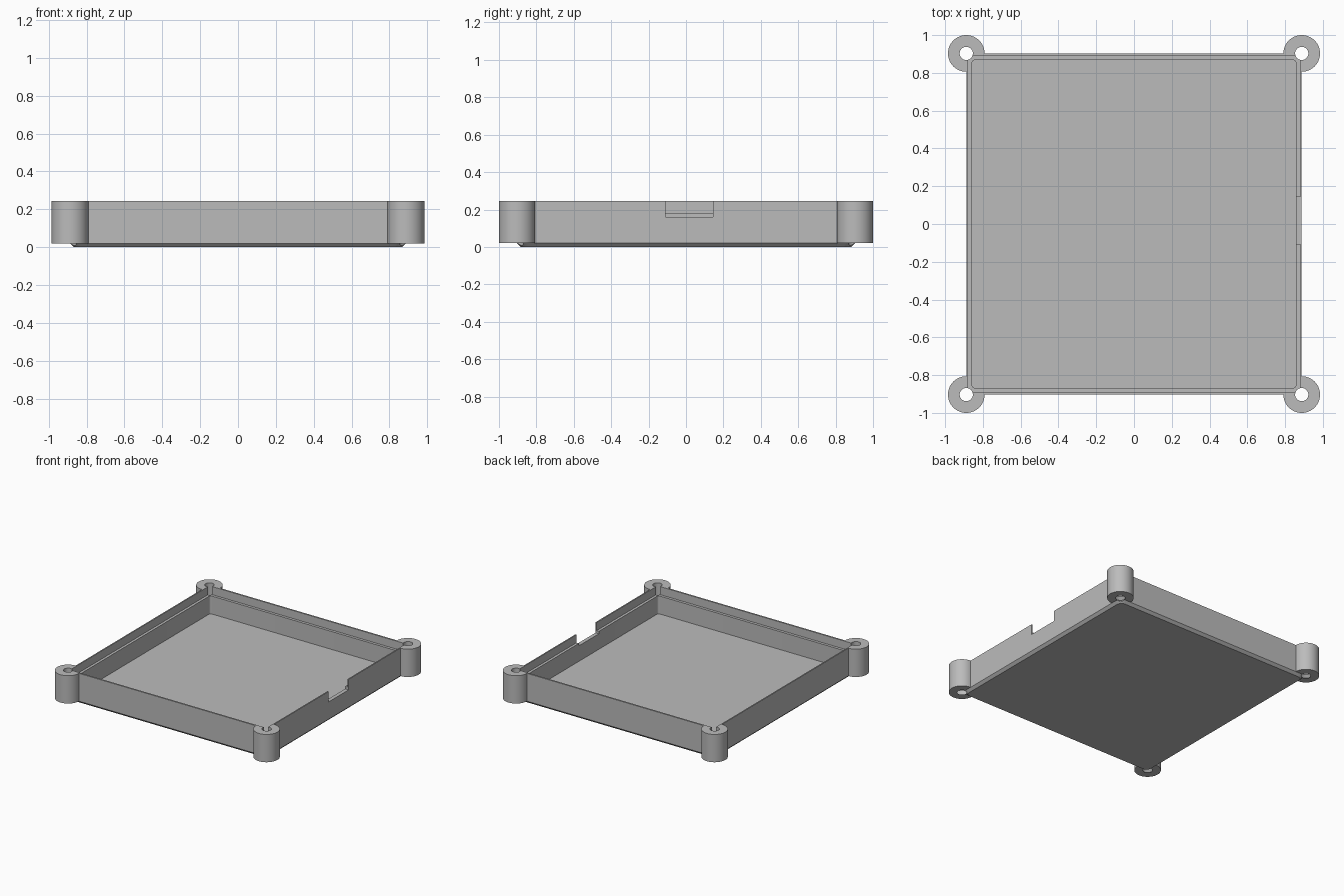
import bpy, bmesh, math
from mathutils import Matrix

cube = bpy.data.objects.get("Cube")
if cube:
    bpy.data.objects.remove(cube, do_unlink=True)

HX, HY = 0.888, 0.903        # half sizes of the wall, also the post centres
TOP, BASE = 0.245, 0.02

grey = bpy.data.materials.new("plain grey")
grey.use_nodes = True
colour = (0.5, 0.5, 0.5, 1)
grey.diffuse_color = colour
grey.node_tree.nodes["Principled BSDF"].inputs["Base Color"].default_value = colour


def finish(name, bm):
    bmesh.ops.recalc_face_normals(bm, faces=bm.faces)
    mesh = bpy.data.meshes.new(name)
    bm.to_mesh(mesh)
    bm.free()
    mesh.materials.append(grey)
    ob = bpy.data.objects.new(name, mesh)
    bpy.context.collection.objects.link(ob)
    return ob


def ring(bm, hx, hy, r, z, steps=6):
    """Rounded rectangle of vertices."""
    verts = []
    for i, (sx, sy) in enumerate(((1, 1), (-1, 1), (-1, -1), (1, -1))):
        for k in range(steps + 1):
            a = math.pi / 2 * (i + k / steps)
            verts.append(bm.verts.new((sx * (hx - r) + r * math.cos(a),
                                       sy * (hy - r) + r * math.sin(a), z)))
    return verts


def loft(name, sections):
    """Closed solid through stacked rounded rectangles."""
    bm = bmesh.new()
    rings = [ring(bm, *s) for s in sections]
    for a, b in zip(rings, rings[1:]):
        for i in range(len(a)):
            j = (i + 1) % len(a)
            bm.faces.new((a[i], a[j], b[j], b[i]))
    bm.faces.new(rings[0])
    bm.faces.new(rings[-1])
    return finish(name, bm)


def corner_cones(name, r1, r2, z1, z2):
    """The same round solid at all four corners."""
    bm = bmesh.new()
    for sx in (-1, 1):
        for sy in (-1, 1):
            bmesh.ops.create_cone(
                bm, cap_ends=True, segments=48, radius1=r1, radius2=r2, depth=z2 - z1,
                matrix=Matrix.Translation((sx * HX, sy * HY, (z1 + z2) / 2)))
    return finish(name, bm)


def combine(target, other, operation):
    mod = target.modifiers.new(other.name, 'BOOLEAN')
    mod.operation, mod.solver, mod.object = operation, 'EXACT', other
    bpy.context.view_layer.objects.active = target
    bpy.ops.object.modifier_apply(modifier=mod.name)
    bpy.data.objects.remove(other, do_unlink=True)


# Outer shell with bevelled bottom edge, and round corner posts
tray = loft("tray", [(HX - 0.02, HY - 0.02, 0.04, 0),
                     (HX, HY, 0.05, BASE), (HX, HY, 0.05, TOP)])
combine(tray, corner_cones("corner_posts", 0.097, 0.097, BASE, TOP), 'UNION')

# Cavity with a stepped rim
combine(tray, loft("cavity", [(0.857, 0.868, 0.015, 0.035), (0.857, 0.868, 0.015, 0.18),
                              (0.878, 0.89, 0.01, 0.18), (0.878, 0.89, 0.01, 0.3)]),
        'DIFFERENCE')

# Screw holes and countersinks
combine(tray, corner_cones("screw_holes", 0.035, 0.035, -0.1, 0.4), 'DIFFERENCE')
combine(tray, corner_cones("countersinks", 0.066, 0.034, BASE, 0.052), 'DIFFERENCE')

# Cable notch in the left wall
bm = bmesh.new()
bmesh.ops.create_cube(bm, size=1, matrix=Matrix.Translation((0.88, 0.018, 0.26))
                      @ Matrix.Diagonal((0.12, 0.255, 0.2, 1)))
combine(tray, finish("cable_notch", bm), 'DIFFERENCE')

bpy.ops.object.select_all(action='DESELECT')
tray.select_set(True)
bpy.context.view_layer.objects.active = tray
bpy.ops.object.shade_smooth_by_angle(angle=math.radians(30))
